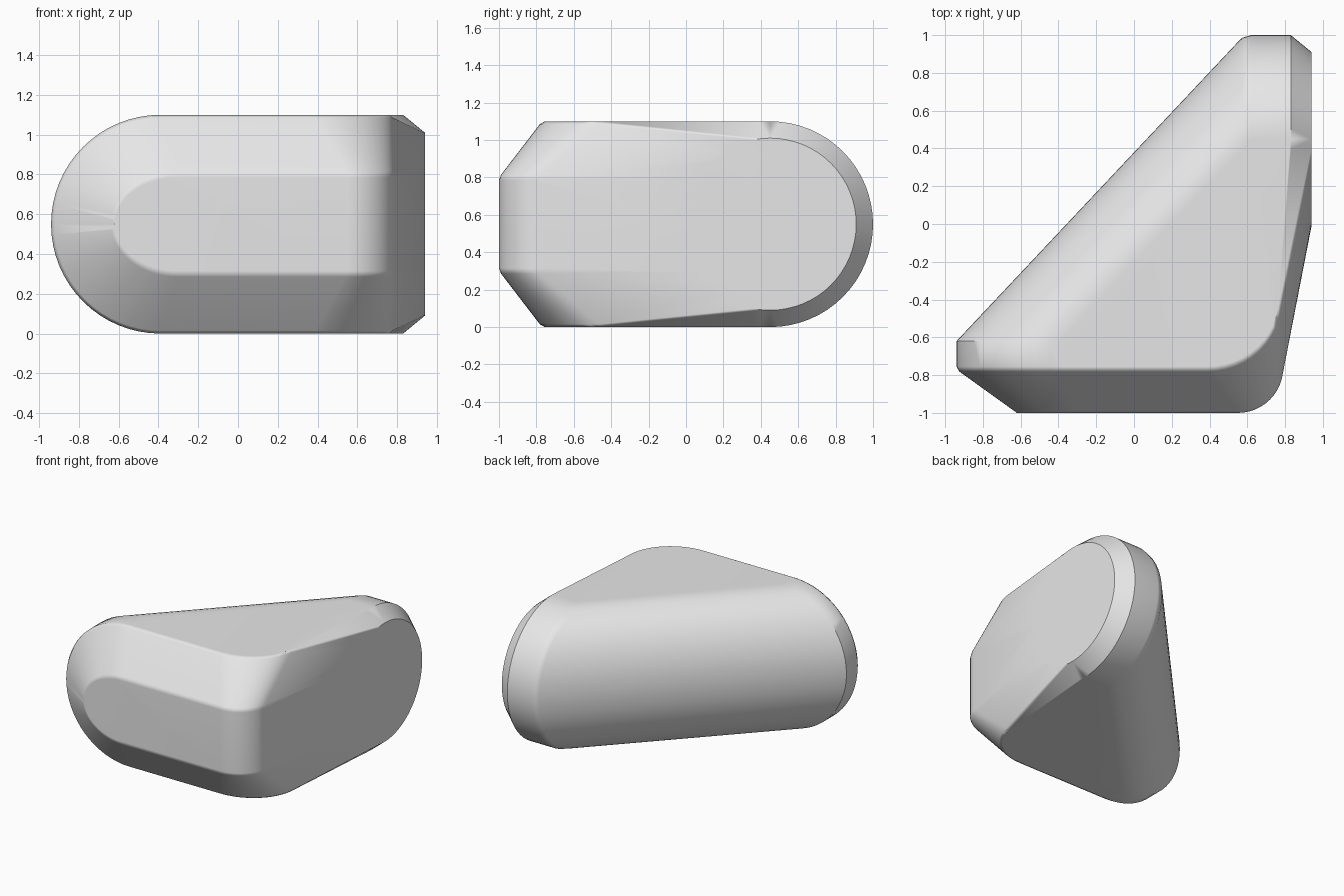
import bpy, bmesh, math
from mathutils import Vector

if "Cube" in bpy.data.objects:
    bpy.data.objects.remove(bpy.data.objects["Cube"], do_unlink=True)

MID = 0.55   # height of the middle plane
SEG = 64


def angles(n=SEG):
    return [2 * math.pi * i / n for i in range(n)]


def side_ring(x, r):
    """Circle facing x, around the right-hand end."""
    return [Vector((x, 0.45 + r * math.cos(a), MID + r * math.sin(a))) for a in angles()]


def front_ring(y, cx, rx, rz):
    """Ellipse facing y, around the left-hand end."""
    return [Vector((cx + rx * math.cos(a), y, MID + rz * math.sin(a))) for a in angles()]


def soft_chamfer(outer, inner, back):
    """Points of a chamfer whose two edges are slightly rounded."""
    out = []
    for p, q, b in zip(outer, inner, back):
        toward = Vector((q.x, q.y, MID)) - q
        out += [p + b, p.lerp(q, 0.05), p.lerp(q, 0.95), q + toward * 0.06]
    return out


points = []

# Round end with chamfered disc
for x, r in ((0.94, 0.46), (0.83, 0.55), (0.62, 0.55), (0.57, 0.535)):
    points += side_ring(x, r)

# Narrow round end, running into the front chamfer
points += front_ring(-0.62, -0.39, 0.55, 0.55)
points += soft_chamfer(front_ring(-0.77, -0.39, 0.55, 0.55),
                       front_ring(-1.0, -0.30, 0.32, 0.25),
                       [Vector((0, 0.015, 0))] * SEG)

# Rounded front corner, above and below
for s in (1, -1):
    outer, inner, back = [], [], []
    for i in range(13):
        a = -math.pi / 2 * i / 12
        c, d = math.cos(a), math.sin(a)
        outer.append(Vector((0.38 + 0.40 * c, -0.40 + 0.37 * d, MID + s * 0.55)))
        inner.append(Vector((0.55 + 0.24 * c, -0.76 + 0.24 * d, MID + s * 0.25)))
        back.append(Vector((-0.015 * c, -0.015 * d, 0)))
    points += soft_chamfer(outer, inner, back)

# Skin the sections into one convex body
bm = bmesh.new()
for p in points:
    bm.verts.new(p)
bmesh.ops.remove_doubles(bm, verts=bm.verts[:], dist=0.0005)
hull = bmesh.ops.convex_hull(bm, input=bm.verts[:])
loose = {g for g in hull["geom_interior"] + hull["geom_unused"]
         if isinstance(g, bmesh.types.BMVert)}
bmesh.ops.delete(bm, geom=list(loose), context='VERTS')
bmesh.ops.dissolve_limit(bm, angle_limit=math.radians(0.5),
                         verts=bm.verts[:], edges=bm.edges[:])
bmesh.ops.recalc_face_normals(bm, faces=bm.faces[:])

mesh = bpy.data.meshes.new("wedge_body")
bm.to_mesh(mesh)
bm.free()
body = bpy.data.objects.new("wedge_body", mesh)
bpy.context.collection.objects.link(body)

# Plain light grey
grey = bpy.data.materials.new("light_grey")
grey.use_nodes = True
colour = (0.8, 0.8, 0.8, 1)
grey.diffuse_color = colour
grey.node_tree.nodes["Principled BSDF"].inputs["Base Color"].default_value = colour
mesh.materials.append(grey)

# Smooth shading with crisp chamfers
bpy.ops.object.select_all(action='DESELECT')
body.select_set(True)
bpy.context.view_layer.objects.active = body
bpy.ops.object.shade_smooth_by_angle(angle=math.radians(35))
weighted = body.modifiers.new("weighted_normals", 'WEIGHTED_NORMAL')
weighted.keep_sharp = True
